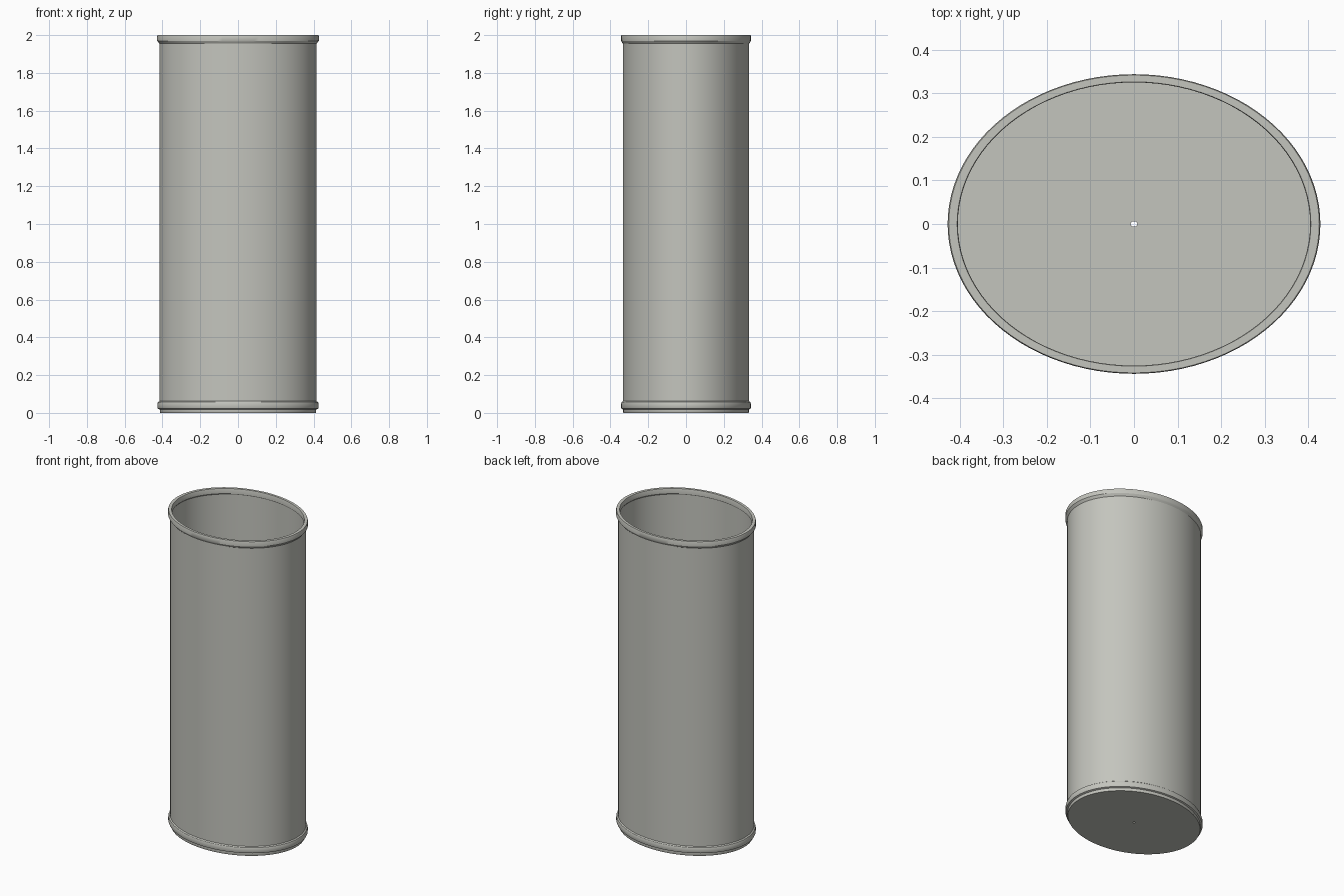
import bpy, bmesh, math

cube = bpy.data.objects.get("Cube")
if cube:
    bpy.data.objects.remove(cube, do_unlink=True)

HALF_X, HALF_Y = 0.428, 0.344   # outer half widths of the rim
SEGMENTS = 96

grey = bpy.data.materials.new("warm grey")
colour = (0.55, 0.555, 0.51, 1)
grey.diffuse_color = colour
grey.use_nodes = True
bsdf = grey.node_tree.nodes["Principled BSDF"]
bsdf.inputs["Base Color"].default_value = colour
bsdf.inputs["Roughness"].default_value = 0.6


def elliptical_lathe(name, profile):
    """Sweep a closed (scale, z) profile around an ellipse."""
    bm = bmesh.new()
    rings = []
    for s, z in profile:
        rings.append([bm.verts.new((HALF_X * s * math.cos(2 * math.pi * i / SEGMENTS),
                                    HALF_Y * s * math.sin(2 * math.pi * i / SEGMENTS), z))
                      for i in range(SEGMENTS)])
    for k, low in enumerate(rings):
        high = rings[(k + 1) % len(rings)]
        for i in range(SEGMENTS):
            j = (i + 1) % SEGMENTS
            bm.faces.new((low[i], low[j], high[j], high[i]))
    bmesh.ops.recalc_face_normals(bm, faces=bm.faces)
    mesh = bpy.data.meshes.new(name)
    bm.to_mesh(mesh)
    bm.free()
    mesh.materials.append(grey)
    obj = bpy.data.objects.new(name, mesh)
    bpy.context.collection.objects.link(obj)
    bpy.ops.object.select_all(action='DESELECT')
    obj.select_set(True)
    bpy.context.view_layer.objects.active = obj
    bpy.ops.object.shade_smooth_by_angle(angle=math.radians(30))
    return obj


# Hollow body: floor with a tiny central drain hole, bottom bead, wall and top lip
elliptical_lathe("bin_body", [
    (0.018, 0.0), (0.962, 0.0), (0.967, 0.004), (0.967, 0.018),   # underside and foot
    (0.992, 0.022), (0.998, 0.028), (0.998, 0.048),               # bottom bead
    (0.990, 0.057), (0.972, 0.062),
    (0.972, 1.955), (0.990, 1.964), (1.0, 1.970),                 # wall, lip underside
    (1.0, 1.994), (0.994, 2.0), (0.949, 2.0), (0.945, 1.996),     # lip
    (0.945, 1.968), (0.956, 1.962),                               # lip inside
    (0.956, 0.02), (0.018, 0.02),                                 # inner wall and floor
])
